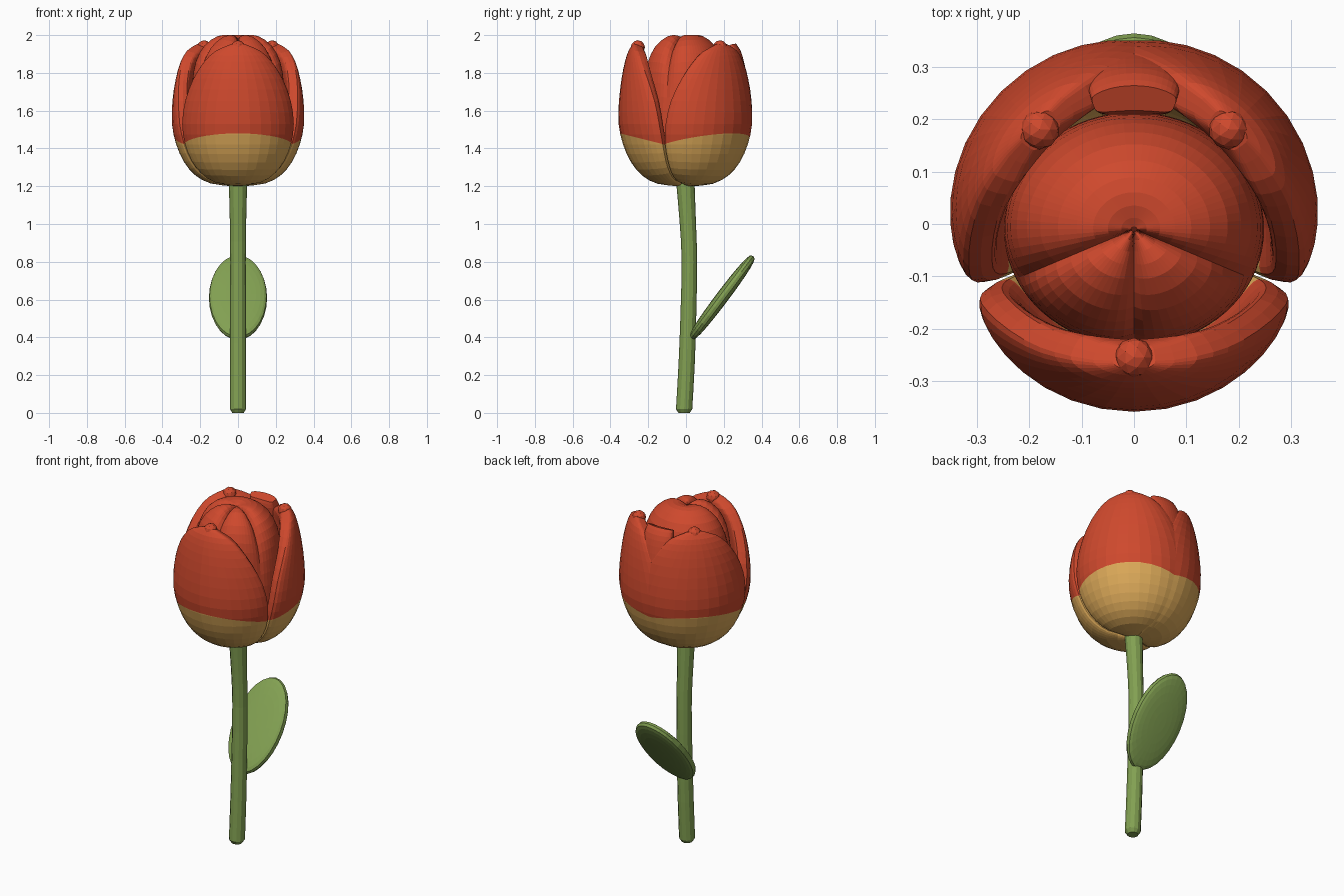
import bpy, bmesh, math
from mathutils import Vector, Matrix

if "Cube" in bpy.data.objects:
    bpy.data.objects.remove(bpy.data.objects["Cube"])


def material(name, rgb):
    m = bpy.data.materials.new(name)
    m.diffuse_color = (*rgb, 1)
    m.use_nodes = True
    m.node_tree.nodes["Principled BSDF"].inputs["Base Color"].default_value = m.diffuse_color
    return m


RED = material("petal red", (0.62, 0.066, 0.026))
GOLD = material("base gold", (0.72, 0.40, 0.10))
GREEN = material("leaf green", (0.223, 0.352, 0.084))


def finish(bm, name, mats, rule=None):
    bmesh.ops.recalc_face_normals(bm, faces=bm.faces[:])
    if rule:
        for f in bm.faces:
            f.material_index = 1 if rule(f.calc_center_median()) else 0
    me = bpy.data.meshes.new(name)
    bm.to_mesh(me)
    bm.free()
    for m in mats:
        me.materials.append(m)
    ob = bpy.data.objects.new(name, me)
    bpy.context.collection.objects.link(ob)
    return ob


def smooth_rows(rows, n):
    """Catmull-Rom interpolation of tuples."""
    out = []
    for i in range(len(rows) - 1):
        a, b, c, d = (rows[max(0, min(len(rows) - 1, i + k))] for k in (-1, 0, 1, 2))
        for s in range(n):
            t = s / n
            out.append(tuple(0.5 * (2 * q + (r - p) * t + (2 * p - 5 * q + 4 * r - w) * t * t
                                    + (3 * q - p - 3 * r + w) * t ** 3)
                             for p, q, r, w in zip(a, b, c, d)))
    out.append(rows[-1])
    return out


def loft(rings):
    bm = bmesh.new()
    vs = [[bm.verts.new(p) for p in ring] for ring in rings]
    n = len(vs[0])
    for a, b in zip(vs, vs[1:]):
        for i in range(n):
            j = (i + 1) % n
            bm.faces.new((a[i], a[j], b[j], b[i]))
    bm.faces.new(vs[0])
    bm.faces.new(vs[-1])
    return bm


def spow(v, e):
    return math.copysign(abs(v) ** e, v)


# outer r, outer z, inner r, inner z, half angle in degrees
PETAL = smooth_rows([
    (0.04, 1.20, 0.03, 1.27, 67), (0.15, 1.213, 0.12, 1.28, 67),
    (0.23, 1.255, 0.17, 1.32, 67), (0.29, 1.325, 0.205, 1.365, 67),
    (0.333, 1.42, 0.235, 1.43, 67), (0.357, 1.53, 0.25, 1.53, 65),
    (0.355, 1.65, 0.25, 1.65, 60), (0.341, 1.77, 0.24, 1.76, 50),
    (0.323, 1.86, 0.228, 1.85, 38), (0.303, 1.92, 0.22, 1.90, 26),
    (0.278, 1.955, 0.228, 1.935, 9)], 2)


def petal(name, angle, scale=1.0, width=None):
    c = math.radians(angle)
    axis = Vector((math.cos(c), math.sin(c), 0))
    rings = []
    for ro, zo, ri, zi, w in PETAL:
        ring = []
        for k in range(40):
            p = 2 * math.pi * k / 40
            u, t = math.cos(p), 0.5 + 0.5 * spow(math.sin(p), 0.45)
            r = (ri + (ro - ri) * t) * scale
            a = c + math.radians(width or w) * u
            ring.append((r * math.cos(a), r * math.sin(a), zi + (zo - zi) * t))
        rings.append(ring)
    bm = loft(rings)
    # painted base, divided along a gently tilted plane
    co = axis * 0.35 + Vector((0, 0, 1.48))
    no = (Vector((0, 0, 1)) - axis * 0.25).normalized()
    bmesh.ops.bisect_plane(bm, geom=bm.verts[:] + bm.edges[:] + bm.faces[:],
                           plane_co=co, plane_no=no)
    # small rounded tip
    if width is None:
        bmesh.ops.create_icosphere(bm, subdivisions=2, radius=0.038,
                                   matrix=Matrix.Translation(axis * 0.255 + Vector((0, 0, 1.935))))
    finish(bm, name, [RED, GOLD], lambda p: (p - co).dot(no) < 0)


# outer petals
petal("front_petal", -90)
petal("right_petal", 45)
petal("left_petal", 135)
petal("back_petal", 90, 0.95, 19)

# closed inner bud with three seams between its lobes
BUD = smooth_rows([(0.02, 1.24), (0.15, 1.25), (0.22, 1.34), (0.245, 1.45), (0.248, 1.6),
                   (0.243, 1.75), (0.225, 1.86), (0.18, 1.945), (0.11, 1.995),
                   (0.05, 2.0), (0.006, 1.985)], 2)
rings = []
for r, z in BUD:
    ring = []
    for k in range(72):
        a = 2 * math.pi * k / 72
        s = 0
        for seam in (-90, -25, 205):
            d = math.radians(seam) - a
            d = math.atan2(math.sin(d), math.cos(d))
            s = max(s, math.exp(-abs(d) / 0.16))
        top = max(0, min(1, (z - 1.6) / 0.3))
        q = r * (1 - 0.09 * s * top)
        ring.append((q * math.cos(a), q * math.sin(a) * 0.9 - 0.01, z - 0.035 * s * top))
    rings.append(ring)
finish(loft(rings), "inner_bud", [RED, GOLD], lambda p: p.z < 1.44)

# curved stem
STEM = smooth_rows([(-0.01, 0.02, 0.043), (0.003, 0.25, 0.043), (0.012, 0.5, 0.042),
                    (0.018, 0.8, 0.041), (0.01, 1.0, 0.043), (-0.002, 1.2, 0.048),
                    (-0.005, 1.27, 0.05)], 2)
STEM = [(-0.01, 0.0, 0.03)] + STEM
finish(loft([[(r * math.cos(math.pi * k / 6), y + r * math.sin(math.pi * k / 6), z)
              for k in range(12)] for y, z, r in STEM]), "stem", [GREEN])

# leaf: flattened oval leaning backwards
bm = bmesh.new()
bmesh.ops.create_uvsphere(bm, u_segments=28, v_segments=14, radius=1)
for v in bm.verts:
    v.co = Vector((v.co.x * 0.154, v.co.y * 0.276, spow(v.co.z, 0.55) * 0.034))
bmesh.ops.transform(bm, verts=bm.verts[:],
                    matrix=Matrix.Translation((0, 0.19, 0.61)) @ Matrix.Rotation(math.radians(53), 4, 'X'))
finish(bm, "leaf", [GREEN])
